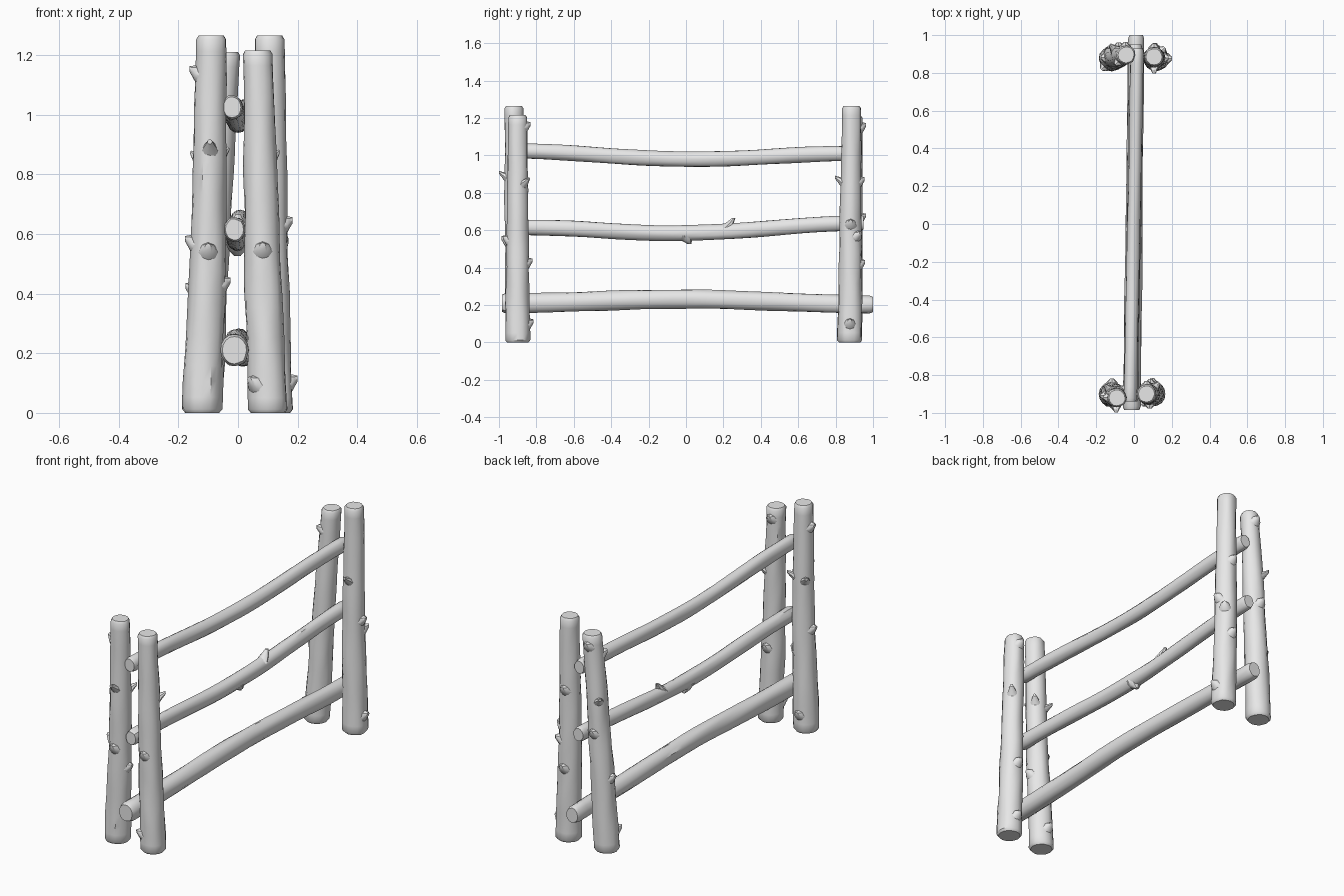
import bpy
import bmesh
import math
from mathutils import Vector, noise

cube = bpy.data.objects.get("Cube")
if cube:
    bpy.data.objects.remove(cube)

wood = bpy.data.materials.new("plain_grey_wood")
wood.use_nodes = True
GREY = (0.8, 0.8, 0.8, 1)
wood.diffuse_color = GREY
wood.node_tree.nodes["Principled BSDF"].inputs["Base Color"].default_value = GREY

LEFT, BACK, UP = Vector((1, 0, 0)), Vector((0, 1, 0)), Vector((0, 0, 1))
RIGHT, FRONT, DOWN = -LEFT, -BACK, -UP
SIDES = 16
SEGMENTS = 24
STUB_SIDES = 8


def circle(centre, u, v, radius, sides):
    """Ring of points around centre in the plane of u and v."""
    angles = [math.tau * k / sides for k in range(sides)]
    return [centre + radius * (u * math.cos(a) + v * math.sin(a)) for a in angles]


def skin(bm, rings):
    """Close a list of rings into a solid."""
    loops = [[bm.verts.new(point) for point in ring] for ring in rings]
    for lower, upper in zip(loops, loops[1:]):
        for k in range(len(lower)):
            bm.faces.new((lower[k - 1], lower[k], upper[k], upper[k - 1]))
    bm.faces.new(loops[0])
    bm.faces.new(loops[-1])


def roughen(ring, centre, t, seed):
    """Push the points of a ring in and out like worn bark."""
    rough = []
    for point in ring:
        arm = point - centre
        unit = arm.normalized() * 2
        bump = noise.noise(unit + (UP + BACK + LEFT) * (t * 4 + seed * 9))
        rough.append(centre + arm * (1 + bump * 0.1))
    return rough


def add_stub(bm, root, out, axis, size, reach):
    """Cut twig, flared where it leaves the log and bent along the grain."""
    across = axis.cross(out).normalized()
    rings = []
    for along, width in ((-1, 2), (0, 1.4), (0.5, 0.9), (1, 0.5)):
        depth = along * (reach if along > 0 else size * 1.4)
        centre = root + out * depth + axis * reach * along * 0.8
        rings.append(circle(centre, across, axis, size * width, STUB_SIDES))
    skin(bm, rings)


def log(name, axis, start, end, radii, bow, knots=(), snags=(), squash=1):
    """Uneven bowed log with chamfered ends, low knots and longer snags."""
    start, end, bow = Vector(start), Vector(end), Vector(bow)
    seed = len(bpy.data.meshes)
    side = BACK if axis is UP else UP

    def at(t):
        bend = math.sin(math.pi * t) ** 2
        return start.lerp(end, t) + bow * bend, radii[0] + (radii[1] - radii[0]) * t

    # Trunk
    bm = bmesh.new()
    chamfer = 0.01
    inner = [k / SEGMENTS for k in range(1, SEGMENTS)]
    rings = []
    for t in [0, chamfer, *inner, 1 - chamfer, 1]:
        centre, radius = at(t)
        if t in (0, 1):
            radius *= 0.85
        ring = circle(centre, LEFT * squash, side, radius, SIDES)
        rings.append(roughen(ring, centre, t, seed))
    skin(bm, rings)

    # Knots and snags
    for stubs, size, reach in ((knots, 0.02, 0.018), (snags, 0.017, 0.03)):
        for t, direction in stubs:
            centre, radius = at(t)
            out = direction.normalized()
            add_stub(bm, centre + out * radius, out, axis, size, reach)

    bmesh.ops.recalc_face_normals(bm, faces=bm.faces)
    mesh = bpy.data.meshes.new(name)
    bm.to_mesh(mesh)
    bm.free()
    mesh.materials.append(wood)
    obj = bpy.data.objects.new(name, mesh)
    bpy.context.collection.objects.link(obj)
    bpy.ops.object.select_all(action="DESELECT")
    obj.select_set(True)
    bpy.context.view_layer.objects.active = obj
    bpy.ops.object.shade_smooth_by_angle(angle=math.radians(40))


# Upright posts, two at each end
thick_to_thin = (0.067, 0.05)
log("front_right_post", UP, (-0.12, -0.9, 0), (-0.09, -0.92, 1.265), thick_to_thin,
    bow=LEFT * 0.007,
    knots=[(0.45, RIGHT), (0.9, RIGHT), (0.34, LEFT), (0.43, FRONT), (0.08, BACK)],
    snags=[(0.7, FRONT), (0.68, LEFT + BACK), (0.67, RIGHT + BACK)])
log("front_left_post", UP, (0.1, -0.9, 0), (0.066, -0.9, 1.215), thick_to_thin,
    bow=RIGHT * 0.002,
    knots=[(0.08, FRONT + RIGHT), (0.08, BACK), (0.35, BACK), (0.95, BACK), (0.45, FRONT)],
    snags=[(0.7, LEFT + BACK)])
log("back_left_post", UP, (0.118, 0.875, 0), (0.106, 0.885, 1.265), thick_to_thin,
    bow=RIGHT * 0.005,
    knots=[(0.5, LEFT), (0.08, LEFT), (0.33, BACK), (0.45, LEFT + BACK), (0.68, BACK)],
    snags=[(0.68, FRONT)])
log("back_right_post", UP, (-0.12, 0.875, 0), (-0.042, 0.895, 1.21), thick_to_thin,
    bow=RIGHT * 0.004,
    knots=[(0.95, BACK), (0.9, RIGHT + FRONT), (0.34, RIGHT), (0.09, RIGHT + FRONT),
           (0.55, BACK)],
    snags=[(0.7, RIGHT + BACK)])

# Crossbars held between the posts
log("top_rail", BACK, (-0.02, -0.94, 1.025), (0.017, 0.93, 1.01), (0.041, 0.041),
    bow=DOWN * 0.037, squash=0.85)
log("middle_rail", BACK, (-0.012, -0.94, 0.615), (0.008, 0.95, 0.64), (0.042, 0.042),
    bow=DOWN * 0.042, squash=0.85,
    knots=[(0.5, DOWN)], snags=[(0.62, UP)])
log("bottom_rail", BACK, (-0.012, -0.985, 0.21), (0.012, 1, 0.203), (0.054, 0.048),
    bow=UP * 0.025, squash=0.88)
